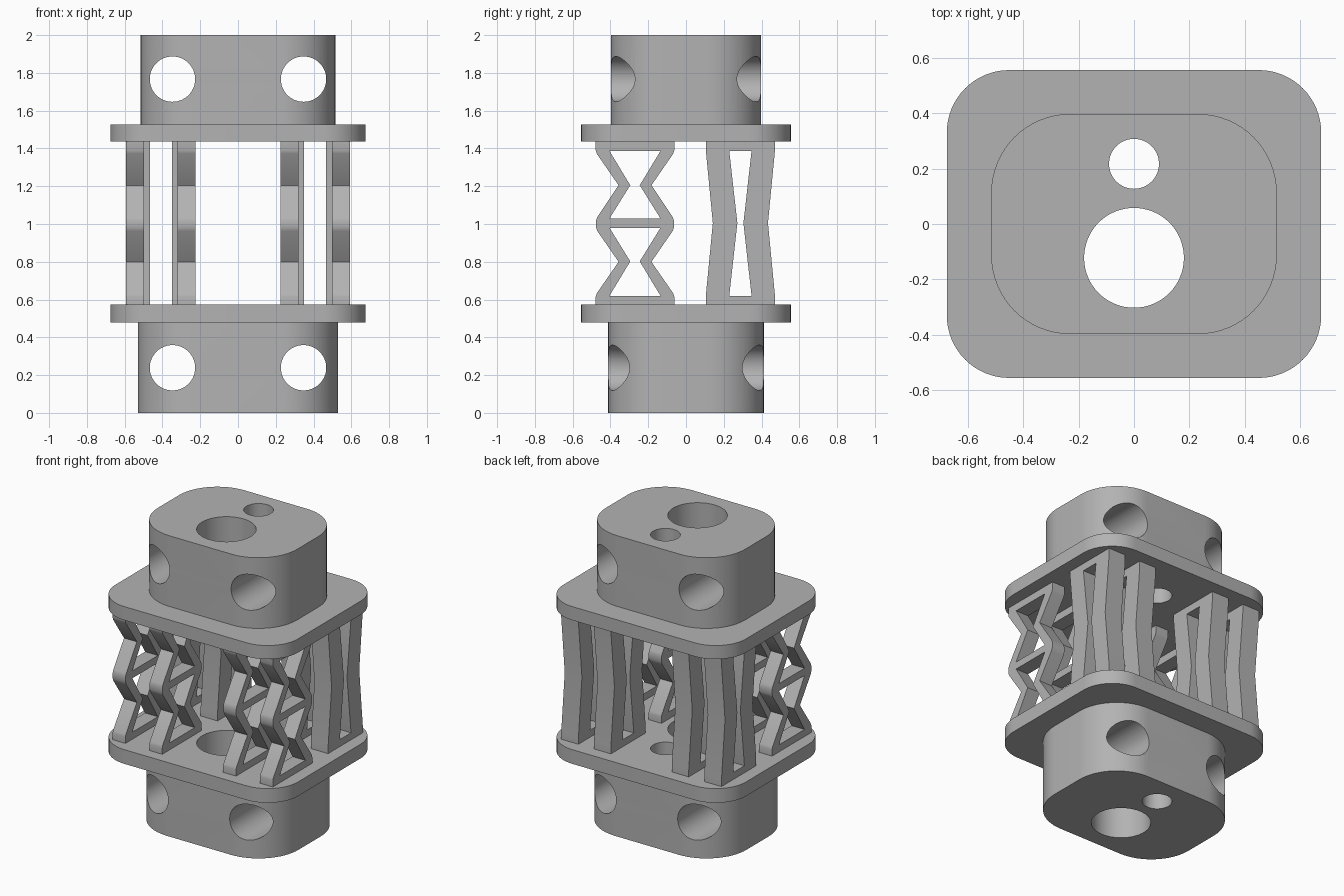
import bpy, bmesh, math

cube = bpy.data.objects.get("Cube")
if cube:
    bpy.data.objects.remove(cube, do_unlink=True)

grey = bpy.data.materials.new("plain grey")
grey.use_nodes = True
colour = (0.45, 0.45, 0.45, 1)
grey.diffuse_color = colour
grey.node_tree.nodes["Principled BSDF"].inputs["Base Color"].default_value = colour

PLACE = {"x": lambda u, v, w: (w, u, v),
         "y": lambda u, v, w: (u, w, v),
         "z": lambda u, v, w: (u, v, w)}


def prism(name, outline, lo, hi, axis):
    """Extrude a closed outline along an axis from lo to hi."""
    bm = bmesh.new()
    ends = [[bm.verts.new(PLACE[axis](u, v, w)) for u, v in outline] for w in (lo, hi)]
    for ring in ends:
        bm.faces.new(ring)
    n = len(outline)
    for i in range(n):
        j = (i + 1) % n
        bm.faces.new((ends[0][i], ends[0][j], ends[1][j], ends[1][i]))
    bmesh.ops.recalc_face_normals(bm, faces=bm.faces[:])
    mesh = bpy.data.meshes.new(name)
    bm.to_mesh(mesh)
    bm.free()
    mesh.materials.append(grey)
    obj = bpy.data.objects.new(name, mesh)
    bpy.context.collection.objects.link(obj)
    return obj


def circle(u, v, r, n=64):
    return [(u + r * math.cos(math.tau * i / n), v + r * math.sin(math.tau * i / n))
            for i in range(n)]


def rounded_rect(hx, hy, r, n=16):
    pts = []
    for q, (sx, sy) in enumerate(((1, 1), (-1, 1), (-1, -1), (1, -1))):
        for i in range(n + 1):
            a = math.pi / 2 * (q + i / n)
            pts.append((sx * (hx - r) + r * math.cos(a), sy * (hy - r) + r * math.sin(a)))
    return pts


def mirrored(centre, half):
    """Outline from (half width, height) pairs, mirrored about a centre line."""
    return ([(centre + w, z) for w, z in half]
            + [(centre - w, z) for w, z in reversed(half)])


def cut(obj, cutters):
    """Subtract the cutters, then shade smooth with sharp edges kept."""
    bpy.ops.object.select_all(action="DESELECT")
    bpy.context.view_layer.objects.active = obj
    obj.select_set(True)
    for c in cutters:
        c.hide_render = True
        mod = obj.modifiers.new("cut", "BOOLEAN")
        mod.operation = "DIFFERENCE"
        mod.solver = "EXACT"
        mod.object = c
        bpy.ops.object.modifier_apply(modifier=mod.name)
        bpy.data.objects.remove(c, do_unlink=True)
    bpy.ops.object.shade_smooth_by_angle(angle=math.radians(25))


def bores(lo, hi):
    """Large and small vertical passages."""
    return [prism("bore_cutter", circle(0, y, r), lo - 0.1, hi + 0.1, "z")
            for y, r in ((-0.122, 0.18), (0.217, 0.09))]


# End blocks, each with two vertical and two front-to-back holes
for name, hx, hy, r, lo, hi, hole_z in (
        ("bottom_block", 0.53, 0.412, 0.295, 0, 0.478, 0.239),
        ("top_block", 0.515, 0.397, 0.285, 1.528, 2, 1.767)):
    block = prism(name, rounded_rect(hx, hy, r), lo, hi, "z")
    side_holes = [prism("side_hole_cutter", circle(s * 0.347, hole_z, 0.12), -1, 1, "y")
                  for s in (-1, 1)]
    cut(block, bores(lo, hi) + side_holes)

# Flange plates
for name, lo, hi in (("lower_plate", 0.478, 0.573), ("upper_plate", 1.437, 1.528)):
    cut(prism(name, rounded_rect(0.675, 0.555, 0.225), lo, hi, "z"), bores(lo, hi))

# Front springs: double hourglass lattices
LOW, HIGH = 0.573, 1.437
lattice_half = [(0.208, LOW), (0.208, 0.615), (0.203, 0.632), (0.087, 0.8),
                (0.199, 0.962), (0.206, 0.98), (0.206, 1.02), (0.199, 1.038),
                (0.087, 1.205), (0.203, 1.373), (0.208, 1.39), (0.208, HIGH)]
lattice_holes = [[(0.135, a), (0.025, b), (0.135, c)]
                 for a, b, c in ((0.62, 0.802, 0.98), (1.029, 1.205, 1.387))]

# Back springs: single, gently waisted frames
frame_half = [(0.183, LOW), (0.183, 0.62), (0.146, 1.005), (0.183, 1.39), (0.183, HIGH)]
frame_holes = [[(0.059, 0.62), (0.016, 1.005), (0.059, 1.387)]]

for kind, y, half, holes, spans in (
        ("front_lattice", -0.27, lattice_half, lattice_holes, ((0.225, 0.32), (0.497, 0.592))),
        ("back_frame", 0.288, frame_half, frame_holes, ((0.225, 0.35), (0.465, 0.592)))):
    for side, s in (("left", 1), ("right", -1)):
        for place, (a, b) in zip(("inner", "outer"), spans):
            lo, hi = sorted((s * a, s * b))
            spring = prism(f"{kind}_{side}_{place}", mirrored(y, half), lo, hi, "x")
            cut(spring, [prism("opening_cutter", mirrored(y, h), lo - 0.05, hi + 0.05, "x")
                         for h in holes])
